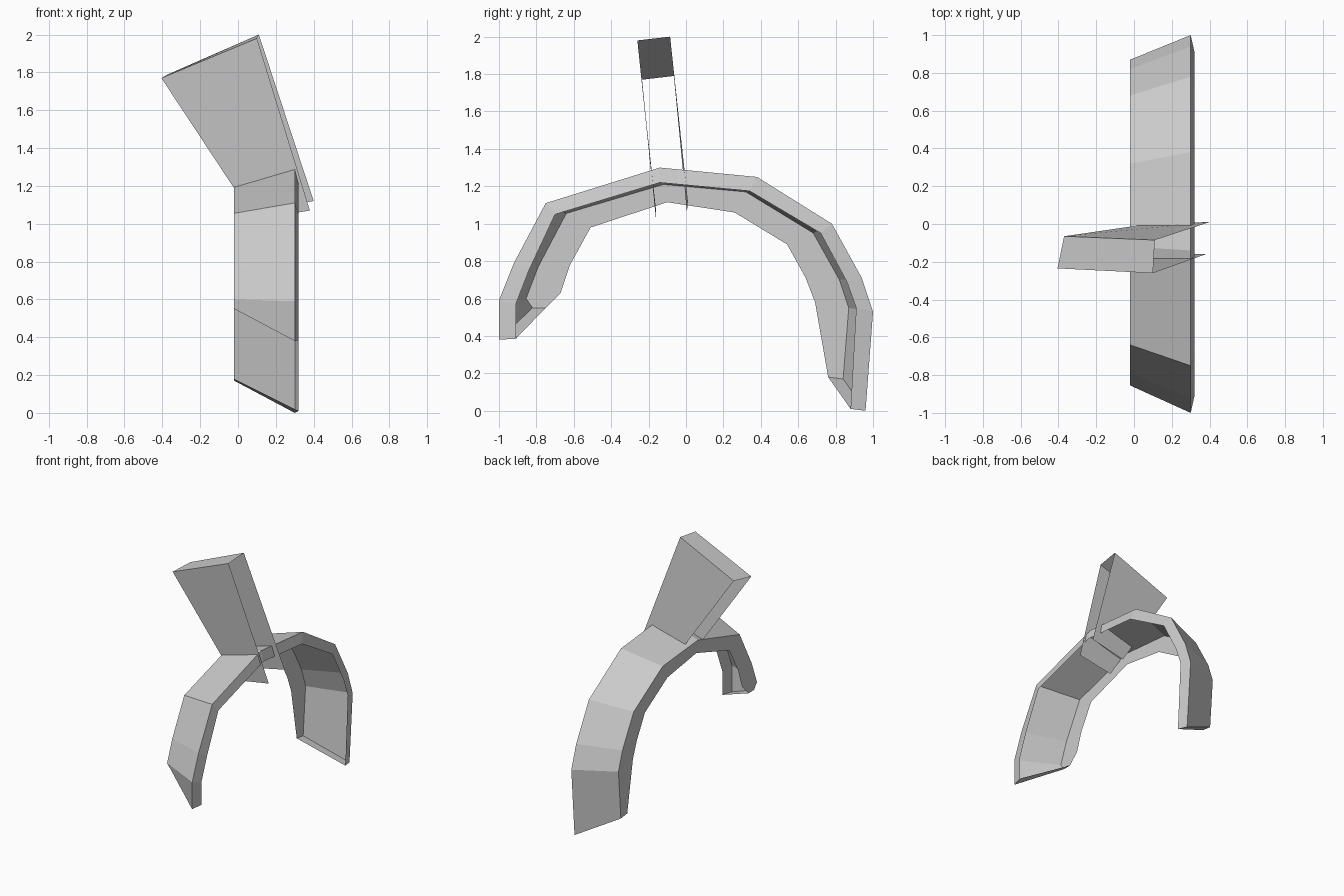
import bpy, bmesh
from mathutils import Vector

if "Cube" in bpy.data.objects:
    bpy.data.objects.remove(bpy.data.objects["Cube"])


def make_object(name, bm):
    mesh = bpy.data.meshes.new(name)
    bm.to_mesh(mesh)
    bm.free()
    obj = bpy.data.objects.new(name, mesh)
    bpy.context.collection.objects.link(obj)
    return obj


def loft(name, rows, caps=False):
    """Skin neighbouring rows of points, optionally closing both row ends."""
    bm = bmesh.new()
    grid = [[bm.verts.new(p) for p in row] for row in rows]
    for a, b in zip(grid, grid[1:]):
        for i in range(len(a) - 1):
            bm.faces.new((a[i], a[i + 1], b[i + 1], b[i]))
    if caps:
        for i in (0, -1):
            loop = [row[i] for row in grid]
            bm.faces.new(loop if i == 0 else loop[::-1])
    return make_object(name, bm)


# Arched band: hollow channel open on its inner side; (y, z) rails at given x
rails = [
    (-0.02, [(-.75, .55), (-.67, .63), (-.62, .78), (-.51, .98), (-.10, 1.115),
             (.26, 1.06), (.54, .89), (.64, .71), (.69, .58), (.76, .18)]),
    (-0.02, [(-.82, .55), (-.855, .60), (-.79, .77), (-.64, 1.055), (-.12, 1.21),
             (.32, 1.17), (.68, .95), (.82, .70), (.87, .55), (.84, .17)]),
    (0.30, [(-1, .38), (-1, .59), (-.92, .79), (-.75, 1.11), (-.14, 1.30),
            (.38, 1.25), (.78, 1.0), (.94, .71), (1, .53), (.96, 0)]),
    (0.32, [(-.91, .385), (-.91, .57), (-.84, .75), (-.70, 1.05), (-.14, 1.22),
            (.34, 1.175), (.72, .95), (.86, .69), (.91, .55), (.88, .01)]),
]
loft("arched_band", [[(x, y, z) for y, z in pts] for x, pts in rails], caps=True)

# Fin: two tilted plates joined by a cap along the top, open at the sides
front_low = [Vector((.09, -.16, 1.02)), Vector((.38, -.16, 1.07))]
front_top = [Vector((-.405, -.235, 1.77)), Vector((.10, -.26, 1.98))]
back_top = [Vector((-.37, -.065, 1.79)), Vector((.11, -.085, 2.0))]
back_low = [Vector((.11, .005, 1.06)), Vector((.40, .01, 1.12))]
loft("upright_fin", [front_low, front_top, back_top, back_low])
